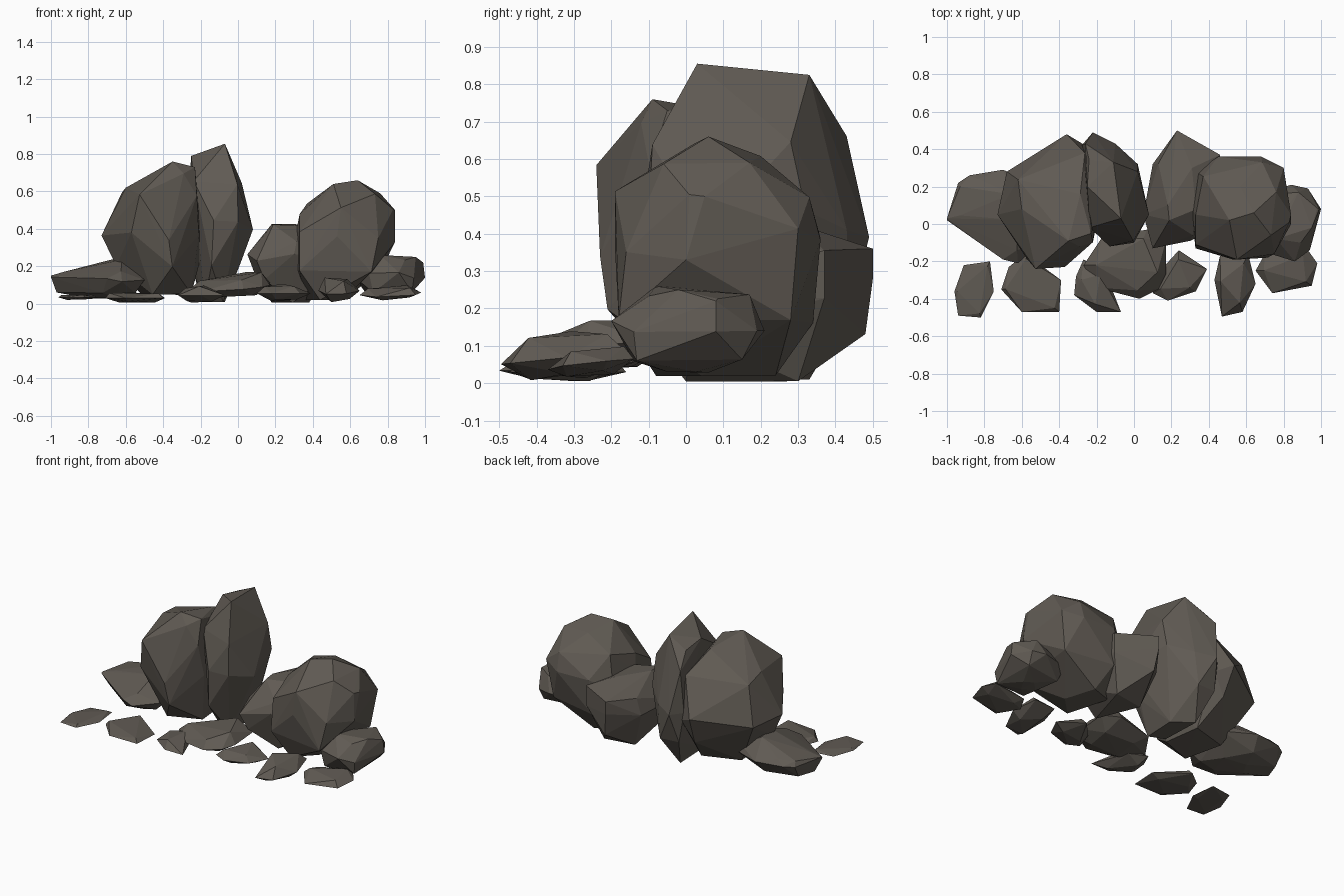
import bpy, bmesh, random

stone = bpy.data.materials.new("stone")
stone.diffuse_color = (0.117, 0.103, 0.087, 1)
rng = random.Random(7)


def fit(points, box):
    # stretch plan points so that they fill the box (x0, x1, y0, y1)
    xs, ys = [p[0] for p in points], [p[1] for p in points]
    x0, x1, y0, y1 = box
    return [(x0 + (x - min(xs)) / (max(xs) - min(xs)) * (x1 - x0),
             y0 + (y - min(ys)) / (max(ys) - min(ys)) * (y1 - y0)) for x, y in points]


def hull(name, points):
    bm = bmesh.new()
    for p in points:
        bm.verts.new(p)
    res = bmesh.ops.convex_hull(bm, input=bm.verts[:])
    loose = {v for v in res["geom_interior"] + res["geom_unused"]
             if isinstance(v, bmesh.types.BMVert) and not v.link_faces}
    bmesh.ops.delete(bm, geom=list(loose), context='VERTS')
    bmesh.ops.recalc_face_normals(bm, faces=bm.faces[:])
    me = bpy.data.meshes.new(name)
    bm.to_mesh(me)
    bm.free()
    me.materials.append(stone)
    ob = bpy.data.objects.new(name, me)
    bpy.context.collection.objects.link(ob)


def boulder(name, plan, belly, levels, extra=()):
    # full plan outline at the belly, every other corner at the upper and lower levels
    pts = [(x, y, belly + rng.uniform(-0.12, 0.12) * belly) for x, y in plan]
    for i, (z, *box) in enumerate(levels):
        for x, y in fit(plan[i % 2::2], box):
            pts.append((x, y, max(0.005, z + rng.uniform(-0.03, 0.03) * min(1, z * 2))))
    hull(name, pts + list(extra))


def slab(name, plan, z0, z1, rise=(0, 0), inset=0.68):
    # thin chipped stone; rise tilts it along x and y
    cx = sum(p[0] for p in plan) / len(plan)
    cy = sum(p[1] for p in plan) / len(plan)
    pts = []
    for k, (x, y) in enumerate(plan):
        for z, s in ((z0 + (z1 - z0) * 0.45, 1.0),
                     (z1 - rng.uniform(0, 0.2) * (z1 - z0), inset),
                     (z0 + rng.uniform(0, 0.15) * (z1 - z0), inset * 0.8)):
            if s == 1.0 or (k % 2 == 0) == (z > (z0 + z1) / 2):
                px, py = cx + (x - cx) * s, cy + (y - cy) * s
                pts.append((px, py, max(0.0, z + rise[0] * (px - cx) + rise[1] * (py - cy))))
    hull(name, pts)


# Large boulders
boulder("left_boulder",
        [(-.73, .05), (-.68, .28), (-.36, .48), (-.26, .42), (-.2, .1), (-.21, -.05), (-.37, -.23), (-.57, -.19)],
        0.38, [(.72, -.42, -.23, -.12, .16), (.6, -.62, -.22, -.24, .38),
               (.2, -.65, -.21, -.21, .40), (.05, -.52, -.25, -.08, .24)],
        [(-.35, -.09, .76), (-.23, -.05, .73), (-.6, .08, .62)])
boulder("tall_boulder",
        [(-.28, .42), (-.22, .49), (-.1, .43), (.02, .32), (.08, .05), (0, -.1), (-.13, -.12), (-.2, -.02)],
        0.43, [(.76, -.24, -.03, 0, .35), (.65, -.26, .02, -.09, .43),
               (.2, -.25, .01, -.1, .44), (.01, -.19, -.07, .03, .33)],
        [(-.07, .03, .855), (-.11, .33, .825), (-.25, .2, .79)])
boulder("middle_boulder",
        [(.05, .05), (.1, .32), (.23, .5), (.46, .37), (.48, 0), (.3, -.09), (.1, -.13)],
        0.25, [(.41, .17, .33, .02, .3), (.34, .13, .46, -.06, .37),
               (.13, .1, .46, -.1, .48), (.005, .18, .38, 0, .3)],
        [(.18, .1, .425), (.31, .3, .425), (.23, .5, .36)])
boulder("right_boulder",
        [(.31, .08), (.33, .28), (.45, .36), (.68, .36), (.8, .3), (.84, .02), (.75, -.16), (.53, -.19), (.33, -.11)],
        0.37, [(.61, .49, .76, -.06, .2), (.52, .37, .83, -.19, .33),
               (.17, .31, .76, -.18, .34), (.02, .36, .56, -.08, .24)],
        [(.64, .06, .66), (.51, .02, .64), (.84, .05, .5), (.84, 0, .33), (.33, .05, .48)])

# Low boulders at both ends
boulder("right_low_boulder",
        [(.62, -.05), (.7, -.15), (.86, -.2), (.94, -.14), (1, .08), (.93, .19), (.84, .21), (.65, .15)],
        0.15, [(.24, .74, .98, -.1, .17), (.06, .68, .93, -.14, .15), (.03, .74, .86, -.05, .06)],
        [(.76, -.08, .26), (.95, -.02, .25), (.99, .08, .22)])
boulder("left_low_boulder",
        [(-1, .02), (-.94, .22), (-.88, .26), (-.7, .29), (-.5, .2), (-.5, -.1), (-.62, -.21), (-.7, -.19)],
        0.13, [(.18, -.93, -.53, -.14, .24), (.06, -.93, -.55, -.12, .22), (.03, -.8, -.6, -.05, .12)],
        [(-.62, .02, .235), (-.66, .16, .24), (-1, .03, .15), (-.97, .06, .06), (-.93, .2, .17)])

# Flat stones in front
slab("flat_stone_1", [(-.96, -.36), (-.91, -.22), (-.77, -.2), (-.75, -.36), (-.82, -.5), (-.94, -.49)],
     .02, .05, inset=.85)
slab("flat_stone_2", [(-.71, -.35), (-.67, -.23), (-.58, -.16), (-.39, -.3), (-.4, -.47), (-.6, -.47)],
     .005, .06, inset=.85)
slab("flat_stone_3", [(-.31, -.28), (-.27, -.19), (-.16, -.24), (-.07, -.47), (-.2, -.47), (-.32, -.38)], .0, .1)
slab("flat_stone_4", [(-.27, -.22), (-.17, -.07), (.07, -.03), (.17, -.09), (.17, -.27), (.13, -.35),
                      (.03, -.4), (-.2, -.34)], .03, .16, (.08, .08), .75)
slab("flat_stone_5", [(.1, -.37), (.14, -.25), (.24, -.14), (.39, -.24), (.33, -.36), (.18, -.41)], .01, .11)
slab("flat_stone_6", [(.43, -.3), (.46, -.17), (.61, -.16), (.65, -.32), (.58, -.47), (.47, -.495)], .01, .14, (0, .1))
slab("flat_stone_7", [(.65, -.25), (.7, -.16), (.93, -.14), (.98, -.21), (.95, -.33), (.74, -.37)], .02, .09, (.03, .1), .75)
